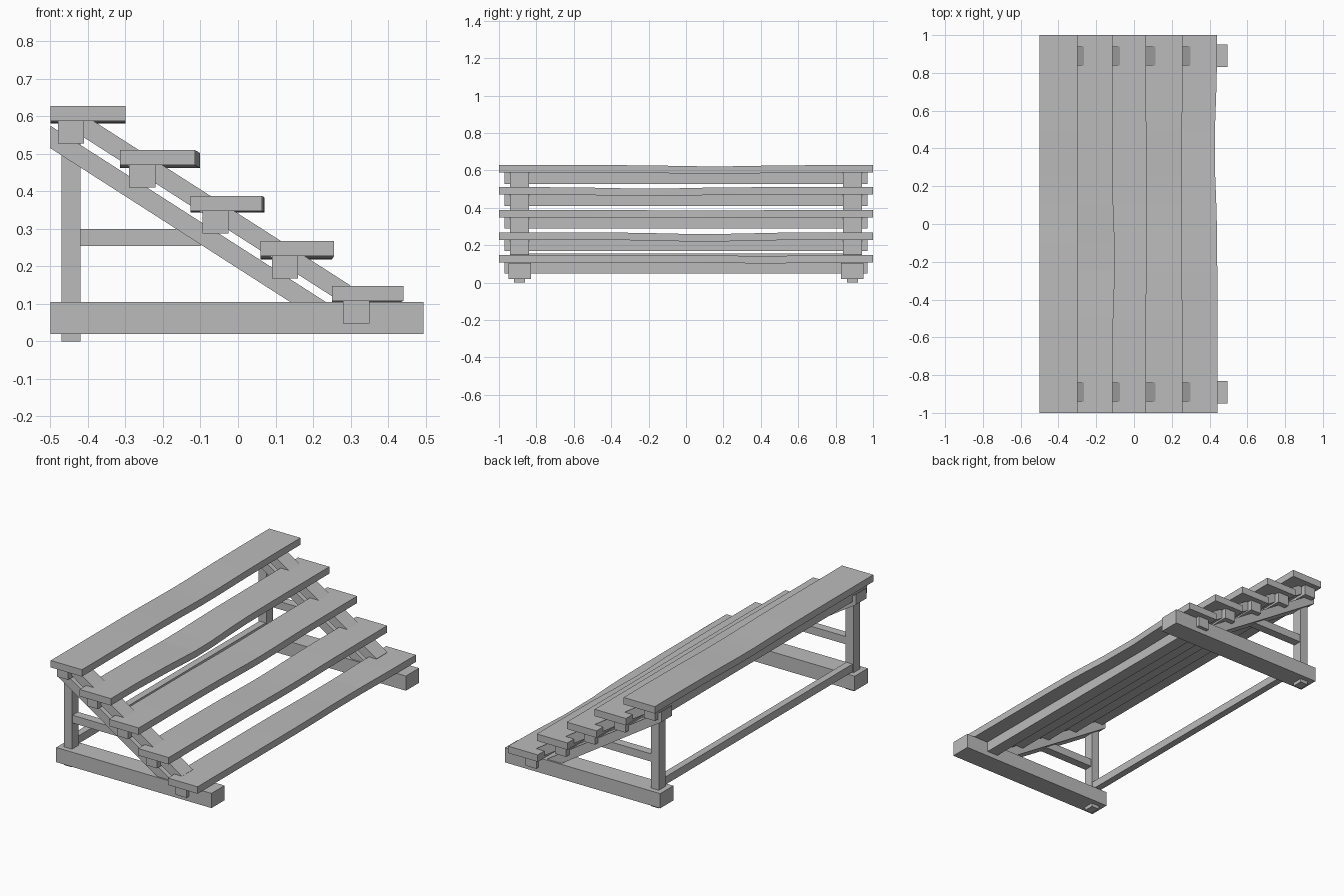
import bpy, bmesh, math

if "Cube" in bpy.data.objects:
    bpy.data.objects.remove(bpy.data.objects["Cube"])

# single grey finish
grey = bpy.data.materials.new("plain_grey")
grey.use_nodes = True
COLOUR = (0.5, 0.5, 0.5, 1)
grey.diffuse_color = COLOUR
grey.node_tree.nodes["Principled BSDF"].inputs["Base Color"].default_value = COLOUR


def loft(name, sections):
    """Closed solid through a list of equally sized point rings."""
    bm = bmesh.new()
    rings = [[bm.verts.new(p) for p in ring] for ring in sections]
    n = len(rings[0])
    for a, b in zip(rings, rings[1:]):
        for i in range(n):
            j = (i + 1) % n
            bm.faces.new((a[i], a[j], b[j], b[i]))
    bm.faces.new(rings[0])
    bm.faces.new(rings[-1])
    bmesh.ops.recalc_face_normals(bm, faces=bm.faces)
    mesh = bpy.data.meshes.new(name)
    bm.to_mesh(mesh)
    bm.free()
    mesh.materials.append(grey)
    obj = bpy.data.objects.new(name, mesh)
    bpy.context.collection.objects.link(obj)
    return obj


def prism(name, profile, y0, y1):
    """Extrude an x-z profile along y."""
    return loft(name, [[(x, y, z) for x, z in profile] for y in (y0, y1)])


def rect(x0, x1, z0, z1):
    return [(x0, z0), (x1, z0), (x1, z1), (x0, z1)]


def plank(name, x0, x1, top, sag_y, bow, sag):
    """Long board whose right edge bows and whose middle sags at sag_y."""
    rings = []
    for y in (-1, -0.75, -0.5, -0.25, -0.1, 0, 0.1, 0.25, 0.5, 0.75, 1):
        w = math.exp(-((y - sag_y) / 0.3) ** 2)
        profile = rect(x0, x1 + bow * w, top - 0.04 - sag * w, top - sag * w)
        rings.append([(x, y, z) for x, z in profile])
    return loft(name, rings)


# stepped shelf planks, each on a full-length bearer
steps = [
    (-0.50, -0.30, 0.628, 0.15, 0.0, 0.007, -0.48),
    (-0.315, -0.115, 0.510, -0.2, 0.014, 0.008, -0.29),
    (-0.127, 0.064, 0.388, 0.1, 0.006, 0.004, -0.095),
    (0.06, 0.256, 0.268, 0.1, -0.005, 0.009, 0.09),
    (0.25, 0.441, 0.148, 0.4, -0.014, 0.006, 0.28),
]
for i, (x0, x1, top, sag_y, bow, sag, bx) in enumerate(steps, 1):
    plank(f"shelf_plank_{i}", x0, x1, top, sag_y, bow, sag)
    prism(f"bearer_{i}", rect(bx, bx + 0.07, top - 0.1, top - 0.036), -0.97, 0.97)

# sloping rails in profile
SLOPE = 0.64
lower_rail = [(-0.5, 0.575), (0.25, 0.095), (0.155, 0.095), (-0.5, 0.515)]
upper_rail = [(-0.40, 0.597), (0.30, 0.149), (0.30, 0.115), (0.27, 0.108), (-0.494, 0.597)]

# end frames
for side, s in (("front", -1), ("back", 1)):
    c = 0.89 * s
    prism(f"{side}_base_beam", rect(-0.5, 0.495, 0.02, 0.105), c - 0.06, c + 0.06)
    prism(f"{side}_post", rect(-0.47, -0.42, 0, 0.54), c - 0.03, c + 0.03)
    prism(f"{side}_brace", rect(-0.43, -0.10, 0.255, 0.30), c - 0.025, c + 0.025)
    prism(f"{side}_lower_rail", lower_rail, c - 0.05, c + 0.05)
    prism(f"{side}_upper_rail", upper_rail, c - 0.05, c + 0.05)

# low stretcher joining the two posts
prism("rear_stretcher", rect(-0.465, -0.425, 0.11, 0.155), -0.87, 0.87)
